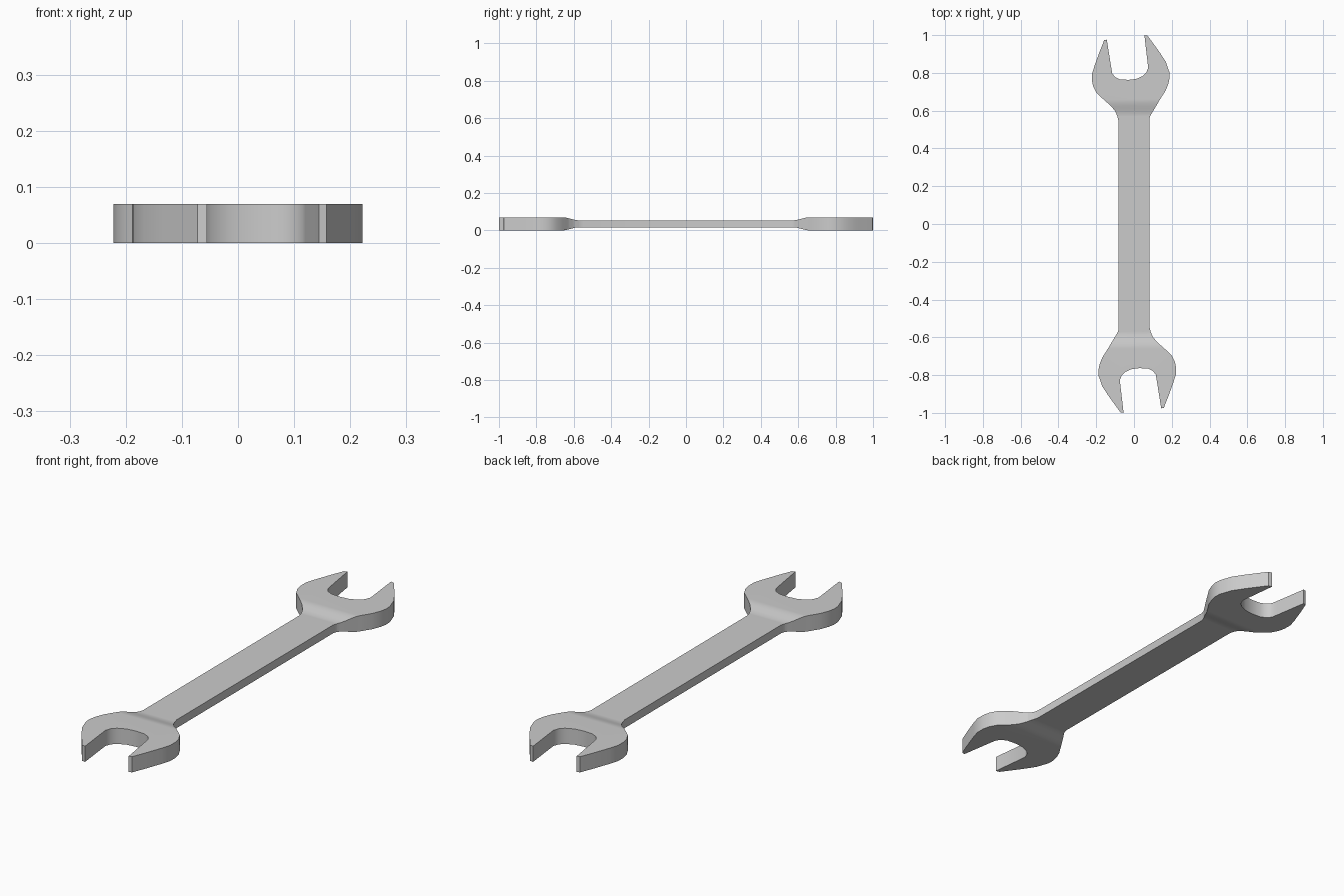
import bpy, bmesh, math

if "Cube" in bpy.data.objects:
    bpy.data.objects.remove(bpy.data.objects["Cube"])

# Outline of one jaw end, counter-clockwise; the other end is the same turned 180 degrees
jaw = [(.081, .555), (.087, .575), (.108, .609), (.135, .655), (.168, .707),
       (.182, .742), (.189, .775), (.187, .805), (.168, .86), (.135, .91),
       (.072, .997), (.055, 1.0),
       (.075, .828), (.066, .803), (.048, .784), (.012, .768), (-.03, .763),
       (-.075, .766), (-.1, .778), (-.115, .797), (-.12, .825),
       (-.144, .976), (-.158, .973),
       (-.183, .91), (-.209, .838), (-.222, .795), (-.222, .755), (-.215, .725),
       (-.198, .693), (-.162, .66), (-.122, .625), (-.1, .598), (-.088, .57), (-.083, .55)]
outline = jaw + [(-x, -y) for x, y in jaw]

MID, SHANK, HEAD = .035, .0185, .035   # centre height and half thicknesses
BLEND_START, BLEND_END = .572, .66


def half_thickness(y):
    t = min(1, max(0, (abs(y) - BLEND_START) / (BLEND_END - BLEND_START)))
    return SHANK + (HEAD - SHANK) * t * t * (3 - 2 * t)


# Flat profile, sliced across where the shank swells into the heads
bm = bmesh.new()
bm.faces.new([bm.verts.new((x, y, 0)) for x, y in outline])
steps = 7
for side in (-1, 1):
    for i in range(steps + 1):
        y = side * (BLEND_START + (BLEND_END - BLEND_START) * i / steps)
        bmesh.ops.bisect_plane(bm, geom=bm.verts[:] + bm.edges[:] + bm.faces[:],
                               dist=1e-5, plane_co=(0, y, 0), plane_no=(0, 1, 0))

# Thicken, then set the height of the two skins
ext = bmesh.ops.extrude_face_region(bm, geom=bm.faces[:], use_keep_orig=True)
top = {g for g in ext["geom"] if isinstance(g, bmesh.types.BMVert)}
for v in bm.verts:
    v.co.z = MID + half_thickness(v.co.y) * (1 if v in top else -1)
bmesh.ops.recalc_face_normals(bm, faces=bm.faces[:])
bmesh.ops.triangulate(bm, faces=[f for f in bm.faces if len(f.verts) > 4])

mesh = bpy.data.meshes.new("open_end_wrench")
bm.to_mesh(mesh)
bm.free()
wrench = bpy.data.objects.new("open_end_wrench", mesh)
bpy.context.collection.objects.link(wrench)
bpy.context.view_layer.objects.active = wrench
wrench.select_set(True)
bpy.ops.object.shade_smooth_by_angle(angle=math.radians(30))
